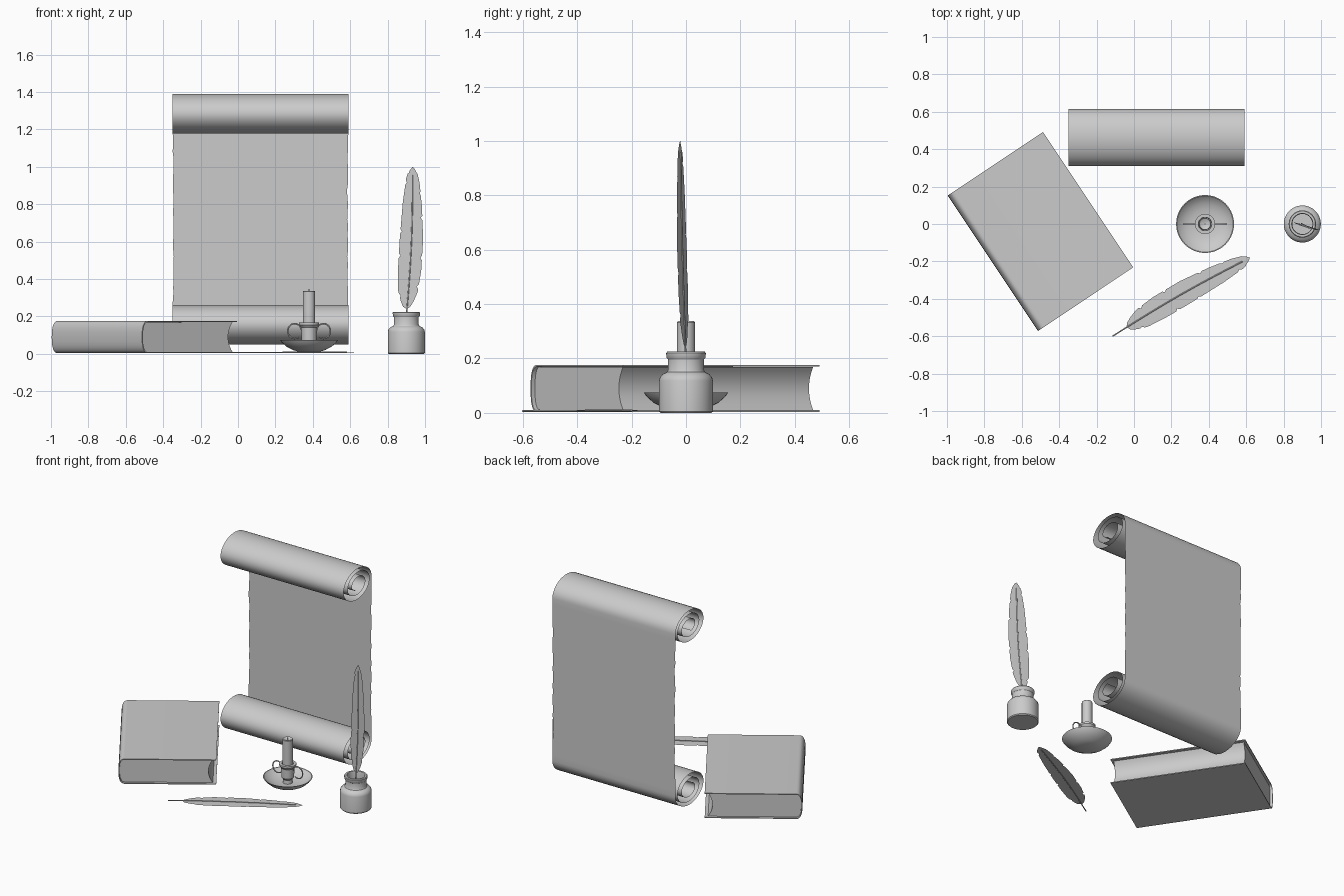
import bpy, bmesh, math, random
from mathutils import Vector, Matrix

if "Cube" in bpy.data.objects:
    bpy.data.objects.remove(bpy.data.objects["Cube"])

random.seed(4)


def make(name, verts, faces, angle=35, matrix=None):
    me = bpy.data.meshes.new(name)
    me.from_pydata([tuple(v) for v in verts], [], faces)
    bm = bmesh.new()
    bm.from_mesh(me)
    bmesh.ops.remove_doubles(bm, verts=bm.verts, dist=1e-5)
    bmesh.ops.recalc_face_normals(bm, faces=bm.faces)
    bm.to_mesh(me)
    bm.free()
    ob = bpy.data.objects.new(name, me)
    bpy.context.collection.objects.link(ob)
    if matrix:
        ob.matrix_world = matrix
    finish(ob, angle)
    return ob


def finish(ob, angle=35):
    bpy.ops.object.select_all(action='DESELECT')
    ob.select_set(True)
    bpy.context.view_layer.objects.active = ob
    if ob.type == 'CURVE':
        bpy.ops.object.convert(target='MESH')
    bpy.ops.object.shade_smooth_by_angle(angle=math.radians(angle))


def lathe(name, profile, loc, n=40):
    verts = [(r * math.cos(2 * math.pi * i / n), r * math.sin(2 * math.pi * i / n), z)
             for i in range(n) for r, z in profile]
    m = len(profile)
    faces = [(i * m + j, (i + 1) % n * m + j, (i + 1) % n * m + j + 1, i * m + j + 1)
             for i in range(n) for j in range(m - 1)]
    return make(name, verts, faces, 35, Matrix.Translation(loc))


def prism(name, outline, y, matrix):
    # Extrude an x-z outline from -y to y
    n = len(outline)
    verts = [(px, s * y, pz) for s in (-1, 1) for px, pz in outline]
    faces = [(i, (i + 1) % n, n + (i + 1) % n, n + i) for i in range(n)]
    faces += [tuple(range(n)), tuple(range(2 * n - 1, n - 1, -1))]
    return make(name, verts, faces, 35, matrix)


def tube(name, points, radius, smooth=True):
    cu = bpy.data.curves.new(name, 'CURVE')
    cu.dimensions = '3D'
    cu.bevel_depth, cu.bevel_resolution, cu.use_fill_caps = radius, 2, True
    sp = cu.splines.new('POLY')
    sp.points.add(len(points) - 1)
    for p, co in zip(sp.points, points):
        p.co = (*co, 1)
    ob = bpy.data.objects.new(name, cu)
    bpy.context.collection.objects.link(ob)
    finish(ob, 50)


def interp(table, u):
    for (a, fa), (b, fb) in zip(table, table[1:]):
        if u <= b:
            t = max(0, (u - a) / (b - a))
            return fa + (fb - fa) * t
    return table[-1][1]


# Book: bent cover around a page block with a hollow fore edge
book = Matrix.Translation((-0.5, -0.04, 0)) @ Matrix.Rotation(math.radians(33.7), 4, 'Z')
z0, z1, th = 0.004, 0.176, 0.006
zm, hz = (z0 + z1) / 2, (z1 - z0) / 2


def spine(inset):
    pts = []
    for i in range(17):
        a = math.pi / 2 + math.pi * i / 16
        c, s = math.cos(a), math.sin(a)
        pts.append((-0.266 - (0.04 - inset) * abs(c) ** 0.8,
                    zm + (hz - inset) * math.copysign(abs(s) ** 0.8, s)))
    return pts


cover = [(0.306, z1)] + spine(0) + [(0.306, z0), (0.306, z0 + th)] + spine(th)[::-1] + [(0.306, z1 - th)]
prism("book_cover", cover, 0.435, book)
pages = spine(th + 0.001)
for i in range(13):
    t = -1 + i / 6
    pages.append((0.285 - 0.028 * (1 - t * t), zm + t * (hz - th - 0.0005)))
prism("book_pages", pages, 0.42, book)

# Scroll: one thin sheet, coiled at both ends, with slightly torn side edges
half = []
for i in range(101):
    turn = 2.7 * (1 - i / 100)
    f = 1 - 0.3 * max(0, turn - 0.5)
    a = 2 * math.pi * turn
    half.append((0.462 + 0.153 * f * math.cos(a), 0.56 + 0.11 * f * math.sin(a)))
half += [(0.615, 0.56 - 0.56 * i / 14) for i in range(1, 14)]
path = half + [(0.615, 0)] + [(y, -z) for y, z in reversed(half)]
verts = []
for y, z in path:
    torn = abs(z) < 0.45 and y > 0.614
    for x, s in ((-0.35, 1), (0.59, -1)):
        verts.append((x + s * (random.uniform(0, 0.007) if torn else 0), y, 0.72 + z))
make("scroll_sheet", verts,
     [(2 * i, 2 * i + 1, 2 * i + 3, 2 * i + 2) for i in range(len(path) - 1)], 40)

# Candle holder: dish with cup, candle, wick and two ear handles
cx = 0.38
lathe("candle_dish", [(0, 0.01), (0.05, 0.01), (0.085, 0.02), (0.12, 0.038), (0.145, 0.06), (0.155, 0.075),
                      (0.15, 0.075), (0.135, 0.06), (0.11, 0.046), (0.08, 0.036), (0.04, 0.032), (0, 0.032)], (cx, 0, 0))
lathe("candle_cup", [(0, 0.03), (0.03, 0.035), (0.028, 0.06), (0.04, 0.075), (0.042, 0.14), (0.054, 0.155),
                     (0.054, 0.167), (0.036, 0.167), (0.034, 0.1), (0, 0.1)], (cx, 0, 0))
lathe("candle", [(0, 0.09), (0.033, 0.09), (0.033, 0.333), (0.03, 0.337), (0.014, 0.33), (0, 0.328)], (cx, 0, 0), 24)
tube("candle_wick", [(cx, 0, 0.325), (cx, 0, 0.347)], 0.003)
for side, s in (("left", -1), ("right", 1)):
    pts = []
    for i in range(25):
        a = math.radians(175 - 300 * i / 24)
        pts.append((cx + s * (0.077 + 0.037 * math.cos(a)), 0, 0.122 + 0.04 * math.sin(a)))
    tube("handle_" + side, pts, 0.004)

# Inkwell: hollow bottle
lathe("inkwell", [(0, 0), (0.094, 0), (0.099, 0.006), (0.099, 0.118), (0.096, 0.13), (0.086, 0.142), (0.07, 0.15),
                  (0.066, 0.158), (0.066, 0.196), (0.072, 0.204), (0.073, 0.22), (0.069, 0.225), (0.057, 0.225),
                  (0.054, 0.21), (0.054, 0.155), (0.085, 0.12), (0.085, 0.06), (0, 0.06)], (0.9, 0, 0))

# Feathers: bowed shaft with a flat, nicked vane on each side
WIDE = [(0.09, 0.022), (0.12, 0.04), (0.17, 0.06), (0.28, 0.074), (0.45, 0.077), (0.62, 0.063),
        (0.75, 0.044), (0.82, 0.025), (0.84, 0.012), (0.851, 0)]
NARROW = [(0.09, -0.018), (0.12, -0.032), (0.18, -0.05), (0.3, -0.055), (0.45, -0.053), (0.65, -0.045),
          (0.78, -0.032), (0.83, -0.016), (0.851, 0)]
NICKS = {9: 0.8, 22: 0.85, 40: 0.84, 51: 0.88}


def feather(name, base, tip, across):
    base, tip = Vector(base), Vector(tip)
    U = (tip - base) / 0.851
    V = Vector(across).normalized()
    N = U.normalized().cross(V)

    def at(u, v, w=0):
        return base + U * u + V * v + N * w

    def bow(u):
        return 0.012 * math.sin(math.pi * u / 0.851)
    n = 64
    verts = []
    for i in range(n + 1):
        u = 0.09 + 0.761 * i / n
        b = bow(u)
        for table, shift in ((WIDE, 0), (NARROW, 17)):
            v = b + (interp(table, u) - b) * NICKS.get((i + shift) % n, 1)
            verts.append(at(max(0.075, u + (0.012 if i < n - 3 else 0)), v, 0.0))
        verts.append(at(u, b, 0.001))
    faces = []
    for i in range(n):
        a, c = 3 * i, 3 * i + 3
        faces += [(a, c, c + 2, a + 2), (a + 2, c + 2, c + 1, a + 1)]
    make(name + "_vane", verts, faces, 40)
    tube(name + "_shaft", [at(0.851 * i / 20, bow(0.851 * i / 20), 0.001) for i in range(20)], 0.0035)


feather("standing_feather", (0.895, 0, 0.15), (0.933, -0.022, 1.0), (0.96, -0.27, 0))
feather("lying_feather", (-0.115, -0.60, 0.006), (0.62, -0.18, 0.008), (-0.505, 0.863, 0))
